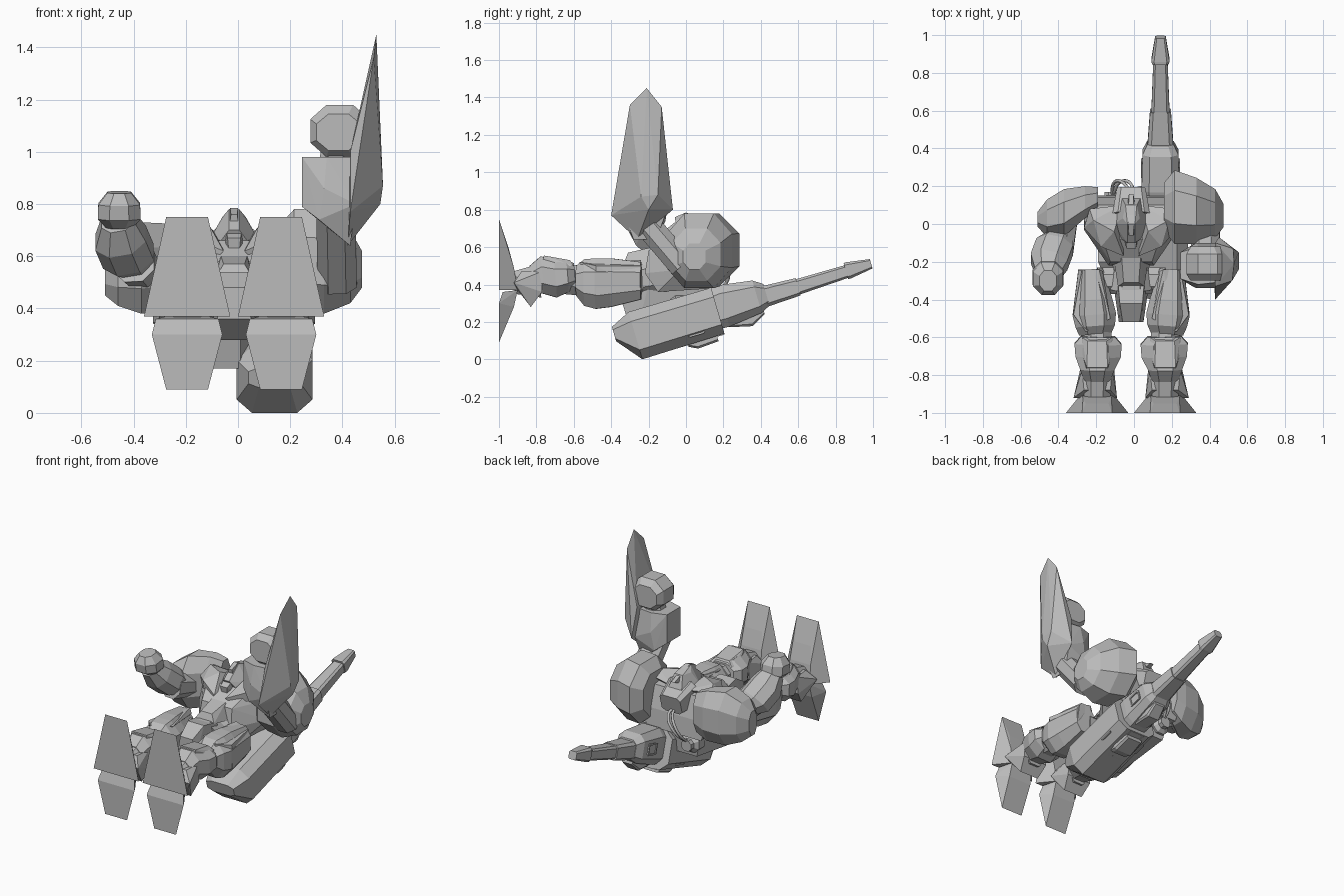
import bpy, bmesh, math
from mathutils import Vector

grey = bpy.data.materials.new("armour grey")
grey.diffuse_color = (0.5, 0.5, 0.5, 1)
MID = -0.015  # body mirror plane


def finish(name, bm):
    bmesh.ops.remove_doubles(bm, verts=bm.verts, dist=1e-5)
    bmesh.ops.recalc_face_normals(bm, faces=bm.faces)
    me = bpy.data.meshes.new(name)
    bm.to_mesh(me)
    bm.free()
    me.materials.append(grey)
    ob = bpy.data.objects.new(name, me)
    bpy.context.collection.objects.link(ob)
    return ob


def tube(name, rings, axis=None, c=0.45):
    """Eight-sided loft; ring = (centre, half width, half depth); c=1 makes it square."""
    bm = bmesh.new()
    d = Vector(axis) if axis else Vector(rings[-1][0]) - Vector(rings[0][0])
    d.normalize()
    ref = Vector((0, 1, 0)) if abs(d.x) > 0.7 else Vector((1, 0, 0))
    v = d.cross(ref).normalized()
    u = v.cross(d)
    shape = [(1, -c), (1, c), (c, 1), (-c, 1), (-1, c), (-1, -c), (-c, -1), (c, -1)]
    loops = [[bm.verts.new(Vector(p) + u * a * s + v * b * t) for s, t in shape] for p, a, b in rings]
    for l0, l1 in zip(loops, loops[1:]):
        for i in range(8):
            j = (i + 1) % 8
            bm.faces.new((l0[i], l0[j], l1[j], l1[i]))
    bm.faces.new(loops[0])
    bm.faces.new(loops[-1])
    return finish(name, bm)


def hull(name, pts):
    bm = bmesh.new()
    for p in pts:
        bm.verts.new(p)
    bmesh.ops.convex_hull(bm, input=bm.verts)
    bmesh.ops.dissolve_limit(bm, angle_limit=0.02, verts=bm.verts, edges=bm.edges)
    return finish(name, bm)


def wide(cx, rows):
    """Symmetric points about x = cx from (half width, y, z)."""
    return [(cx + s * w, y, z) for w, y, z in rows for s in (-1, 1)]


# Legs and feet
for side, tag in ((-1, "left"), (1, "right")):
    x = MID + side * 0.18
    o = lambda k: x + side * k
    hull(tag + "_toe", wide(x, [(.165, -1, .37), (.08, -1, .75), (.14, -.985, .37), (.085, -.9, .37),
                                (.075, -.92, .49), (.06, -.95, .6)]))
    hull(tag + "_heel", wide(x, [(.135, -1, .3), (.08, -1, .09), (.12, -.98, .36), (.08, -.9, .37),
                                 (.085, -.92, .28)]))
    tube(tag + "_ankle", [((x, -.78, .42), .075, .09), ((x, -.92, .41), .07, .06)])
    hull(tag + "_calf_skirt", [(o(k), y, z) for k, y, z in [(-.08, -.77, .47), (.08, -.77, .47), (-.09, -.77, .36),
                               (.09, -.77, .36), (-.07, -.83, .28), (.07, -.83, .28), (.125, -.92, .41),
                               (-.105, -.92, .41), (.1, -.9, .37), (-.09, -.9, .37), (.07, -.88, .47), (-.07, -.88, .47)]])
    tube(tag + "_shin", [((o(-.005), -.595, .45), .09, .065), ((o(-.005), -.635, .445), .125, .085),
                         ((o(-.005), -.7, .435), .12, .105), ((o(0), -.77, .45), .09, .1), ((o(0), -.83, .43), .07, .07)])
    tube(tag + "_knee", [((o(.0), -.55, .42), .075, .08), ((o(0), -.66, .43), .075, .08)])
    hull(tag + "_shin_plate", wide(x, [(.08, -.6, .5), (.085, -.67, .5), (.05, -.62, .53), (.055, -.76, .555),
                                       (.06, -.77, .5)]))
    tube(tag + "_thigh", [((o(.035), -.24, .42), .065, .1), ((o(.02), -.4, .41), .1, .13),
                          ((o(.015), -.48, .405), .115, .135), ((o(.01), -.54, .41), .105, .125),
                          ((o(.01), -.585, .42), .085, .08)])
    hull(tag + "_hip_plate", [(o(k), y, z) for k, y, z in [(-.01, -.24, .53), (.08, -.24, .5), (-.03, -.25, .5),
                              (.125, -.48, .5), (-.07, -.5, .52), (.06, -.57, .52), (.1, -.24, .37), (.13, -.48, .34)]])
    tube(tag + "_hip_joint", [((MID, -.3, .4), .07, .07), ((x, -.3, .41), .07, .07)])

# Pelvis and waist
hull("crotch_guard", wide(MID, [(.07, -.3, .52), (.06, -.42, .54), (.045, -.52, .48), (.065, -.52, .36),
                                (.07, -.42, .28), (.1, -.28, .32)]))
tube("waist", [((MID, -.12, .46), .13, .12), ((MID, -.24, .43), .09, .1), ((MID, -.34, .42), .11, .11)])
hull("belly_plate", wide(MID, [(.05, -.18, .6), (.09, -.2, .5), (.07, -.33, .52), (.04, -.31, .57)]))

# Torso
hull("chest", wide(MID, [(.24, .14, .5), (.25, .02, .6), (.2, .1, .64), (.15, -.08, .66), (.11, -.2, .58),
                         (.12, -.22, .46), (.25, -.03, .48), (.2, .15, .38), (.15, -.15, .36)]))
for s in (-1, 1):
    hull("breast_plate", [(MID + s * k, y, z) for k, y, z in [(.05, .1, .66), (.22, .08, .68), (.25, -.02, .64),
                          (.16, -.12, .67), (.04, -.17, .62), (.09, -.04, .71), (.2, .02, .71), (.15, -.1, .5)]])
tube("collar", [((MID, .04, .62), .1, .09), ((MID, .18, .58), .075, .06)], c=.7)

# Head with crest and visor
hull("helmet", wide(MID, [(.05, .14, .66), (.075, .05, .68), (.09, .0, .67), (.05, -.08, .66), (.02, -.1, .7),
                          (.03, .1, .75), (.02, .0, .78), (.045, .03, .75), (.06, .0, .6), (.05, .12, .6)]))
hull("crest", wide(MID, [(.012, .16, .72), (.015, .0, .785), (.012, -.06, .76), (.02, .1, .7), (.02, -.05, .7)]))
hull("chin", wide(MID, [(.03, -.07, .7), (.025, -.13, .67), (.04, -.06, .62), (.02, -.12, .62)]))

# Shoulder armour
tube("right_shoulder", [((.16, .09, .58), .13, .14), ((.215, .09, .585), .195, .195), ((.33, .07, .58), .175, .2),
                        ((.43, .055, .56), .13, .14), ((.475, .045, .55), .06, .07)], axis=(1, 0, 0))
tube("left_shoulder", [((-.19, .14, .57), .055, .13), ((-.26, .115, .56), .085, .165), ((-.37, .06, .555), .125, .175),
                       ((-.46, .03, .54), .1, .13), ((-.51, .025, .53), .04, .08)], axis=(-1, 0, 0))

# Raised right arm
tube("right_upper_arm", [((.38, -.02, .5), .075, .07), ((.375, -.25, .77), .075, .07)])
hull("right_forearm", [(a, y, z) for a, z, h in [(.245, .79, .07), (.245, .98, .07), (.31, .74, .11), (.43, .64, .06),
                       (.43, .98, .09), (.34, .98, .1), (.45, .8, .12), (.33, .86, .12)]
                       for y in (-.22 - h, -.22 + h)])
tube("right_wrist", [((.37, -.21, .96), .06, .06), ((.385, -.21, 1.03), .06, .06)])
tube("right_fist", [((.385, -.3, 1.075), .085, .07), ((.39, -.265, 1.08), .113, .1),
                    ((.39, -.16, 1.08), .113, .1), ((.385, -.12, 1.075), .085, .07)], axis=(0, 1, 0))
hull("arm_shield", [(.43, -.4, .77), (.42, -.26, .64), (.45, -.07, .8), (.525, -.13, 1.35), (.53, -.21, 1.45),
                    (.52, -.3, 1.36), (.555, -.24, .87), (.545, -.2, .8), (.555, -.15, .88), (.43, -.33, 1.0),
                    (.43, -.1, 1.0)])

# Bent left arm
tube("left_upper_arm", [((-.37, .02, .54), .07, .07), ((-.4, -.13, .58), .08, .08)])
tube("left_forearm", [((-.385, -.06, .56), .06, .06), ((-.42, -.12, .6), .1, .09), ((-.45, -.2, .67), .1, .09),
                      ((-.46, -.27, .74), .065, .06)])
tube("left_fist", [((-.455, -.25, .71), .05, .06), ((-.455, -.28, .745), .082, .085), ((-.455, -.29, .8), .08, .085),
                   ((-.455, -.3, .845), .045, .055)], axis=(0, -.1, 1))

# Back cannon
GX, AX = .14, (0, .96, .28)


def gun(name, rows, c=.5):
    return tube(name, [((GX, y, z), a, b) for y, z, a, b in rows], AX, c)


gun("cannon_body", [(-.385, .135, .1, .04), (-.27, .127, .145, .132), (.17, .26, .145, .128)], .6)
gun("cannon_breech", [(.14, .265, .095, .11), (.2, .285, .1, .115), (.38, .335, .095, .09), (.43, .345, .07, .06)], .6)
gun("cannon_barrel", [(.4, .33, .07, .058), (.6, .388, .055, .048), (.6, .388, .048, .042), (.86, .47, .038, .035)], .7)
gun("cannon_muzzle", [(.855, .472, .045, .045), (.87, .476, .048, .045), (.99, .511, .028, .026)], .7)
gun("lower_magazine", [(.0, .115, .06, .05), (.05, .11, .07, .055), (.16, .145, .06, .05)], .8)
gun("lower_grip", [(.22, .21, .05, .04), (.34, .235, .05, .06), (.41, .28, .04, .04)], .8)

# Framed hatches on the cannon sides and underside
d, n = Vector(AX).normalized(), Vector((0, -.28, .96)).normalized()


def frame(name, p, u, v, w, h, t=.005):
    out = u.cross(v).normalized() * .004
    for s, q, hw, hh in [(v, h, w, t), (v, -h, w, t), (u, w, t, h), (u, -w, t, h)]:
        ctr = Vector(p) + s * q
        hull(name, [ctr + u * a * hw + v * b * hh + out * k for a in (-1, 1) for b in (-1, 1) for k in (-1, 1)])


for s in (-1, 1):
    frame("side_hatch", (GX + s * .135, .05, .16), d, n, .04, .028)
    frame("breech_hatch", (GX + s * .1, .295, .312), d, n, .04, .032)
for y in (-.02, .12):
    frame("under_hatch", Vector((GX, y, .26 + (y - .17) * .29)) - n * .129, d, Vector((1, 0, 0)), .045, .05)

# Backpack, thruster knob and cable
hull("backpack", wide(-.06, [(.13, .12, .4), (.13, -.2, .4), (.09, .1, .24), (.09, -.25, .2), (.07, -.3, .17),
                             (.07, -.34, .3)]))
tube("cannon_mount", [((-.02, -.02, .3), .08, .06), ((.16, -.02, .25), .08, .06)])
tube("back_knob", [((-.12, .06, .33), .06, .06), ((-.12, .12, .33), .06, .06), ((-.12, .14, .33), .035, .035),
                   ((-.12, .17, .33), .035, .035)])
for dx in (0, .03):
    cu = bpy.data.curves.new("cable", "CURVE")
    cu.dimensions = "3D"
    cu.bevel_depth, cu.bevel_resolution, cu.resolution_u = .009, 1, 4
    sp = cu.splines.new("BEZIER")
    path = [(-.12, .14, .34), (-.1 + dx, .225, .43), (-.04 + dx, .2, .52), (-.02, .13, .55)]
    sp.bezier_points.add(len(path) - 1)
    for bp, p in zip(sp.bezier_points, path):
        bp.co = p
        bp.handle_left_type = bp.handle_right_type = "AUTO"
    cu.materials.append(grey)
    bpy.context.collection.objects.link(bpy.data.objects.new("cable", cu))
